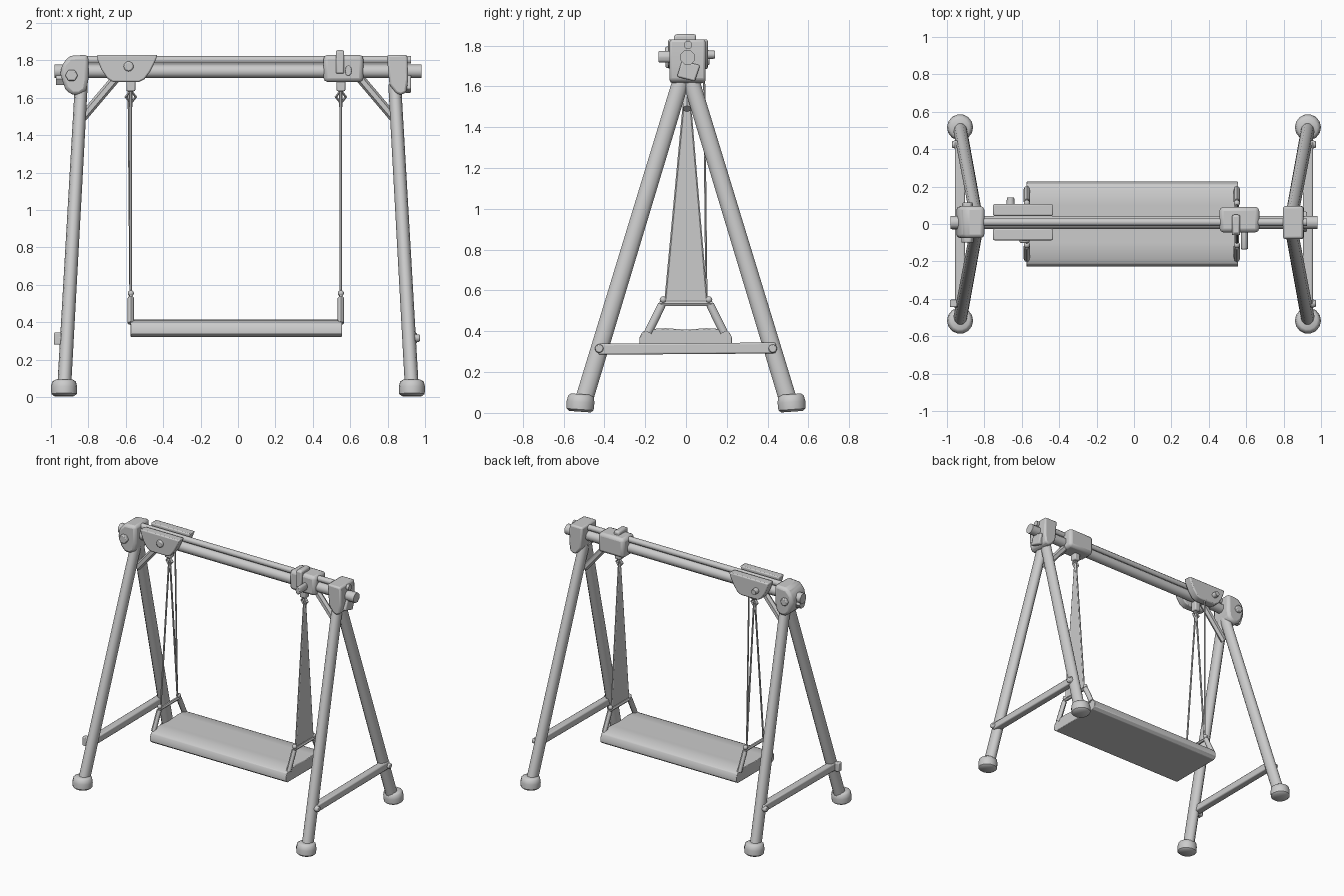
import bpy, bmesh, math
from mathutils import Vector, Matrix

if "Cube" in bpy.data.objects:
    bpy.data.objects.remove(bpy.data.objects["Cube"])


def finish(name, bm, bevel=0.0, segs=2, angle=35):
    bmesh.ops.recalc_face_normals(bm, faces=bm.faces)
    me = bpy.data.meshes.new(name)
    bm.to_mesh(me)
    bm.free()
    ob = bpy.data.objects.new(name, me)
    bpy.context.collection.objects.link(ob)
    if bevel:
        m = ob.modifiers.new("bevel", 'BEVEL')
        m.width, m.segments, m.limit_method = bevel, segs, 'ANGLE'
    bpy.ops.object.select_all(action='DESELECT')
    ob.select_set(True)
    bpy.context.view_layer.objects.active = ob
    bpy.ops.object.shade_smooth_by_angle(angle=math.radians(angle))
    return ob


def rod(name, a, b, rx, ry=None, sides=8, taper=1.0, spin=0.0, bevel=0.0):
    """Tapered bar from a to b; rx is the radius along world x where possible."""
    a, b = Vector(a), Vector(b)
    ry = ry or rx
    d = (b - a).normalized()
    u = Vector((1, 0, 0)) if abs(d.x) < 0.9 else Vector((0, 1, 0))
    u = (u - d * u.dot(d)).normalized()
    v = d.cross(u)
    bm = bmesh.new()
    rings = []
    for p, s in ((a, 1.0), (b, taper)):
        rings.append([bm.verts.new(p + u * (rx * s * math.cos(t)) + v * (ry * s * math.sin(t)))
                      for t in (spin + 2 * math.pi * i / sides for i in range(sides))])
    for i in range(sides):
        j = (i + 1) % sides
        bm.faces.new((rings[0][i], rings[0][j], rings[1][j], rings[1][i]))
    bm.faces.new(rings[0])
    bm.faces.new(rings[1])
    return finish(name, bm, bevel, angle=50)


def prism(name, pts, lo, hi, axis='y', bevel=0.0, segs=2):
    """Profile extruded along y (points are x,z) or along x (points are y,z)."""
    bm = bmesh.new()
    place = (lambda p, t: (p[0], t, p[1])) if axis == 'y' else (lambda p, t: (t, p[0], p[1]))
    r0 = [bm.verts.new(place(p, lo)) for p in pts]
    r1 = [bm.verts.new(place(p, hi)) for p in pts]
    for i in range(len(pts)):
        j = (i + 1) % len(pts)
        bm.faces.new((r0[i], r0[j], r1[j], r1[i]))
    bm.faces.new(r0)
    bm.faces.new(r1)
    return finish(name, bm, bevel, segs)


def box(name, x, y, z, bevel=0.0):
    return prism(name, [(x[0], z[0]), (x[1], z[0]), (x[1], z[1]), (x[0], z[1])], y[0], y[1], 'y', bevel)


def ball(name, c, r):
    bm = bmesh.new()
    bmesh.ops.create_icosphere(bm, subdivisions=2, radius=r, matrix=Matrix.Translation(c))
    return finish(name, bm, angle=60)


def foot(name, c, tilt):
    """Lathed rounded foot."""
    prof = [(0, 0.002), (0.055, 0.002), (0.068, 0.013), (0.07, 0.05), (0.064, 0.078), (0.05, 0.088), (0, 0.088)]
    bm = bmesh.new()
    vs = [bm.verts.new((r, 0, z)) for r, z in prof]
    es = [bm.edges.new(e) for e in zip(vs, vs[1:])]
    bmesh.ops.spin(bm, geom=vs + es, cent=(0, 0, 0), axis=(0, 0, 1), angle=2 * math.pi, steps=14)
    bmesh.ops.remove_doubles(bm, verts=bm.verts, dist=1e-4)
    bm.transform(Matrix.Translation(c) @ Matrix.Rotation(tilt, 4, 'X'))
    return finish(name, bm, angle=45)


# Twin rails of the top beam
rod("lower_beam", (-0.98, 0.008, 1.742), (0.98, 0.008, 1.742), 0.038, sides=8, spin=math.pi / 8)
rod("upper_beam", (-0.87, 0.01, 1.803), (0.925, 0.01, 1.803), 0.022, sides=8, spin=math.pi / 8)

# Side frames: legs, feet, cross bars, knee braces
for sx, side in ((-1, "left"), (1, "right")):
    for sy, end in ((-1, "front"), (1, "back")):
        rod(f"{side}_{end}_leg", (sx * 0.93, sy * 0.507, 0.04), (sx * 0.838, sy * 0.012, 1.67),
            0.037, 0.046, sides=10, taper=0.93)
        foot(f"{side}_{end}_foot", (sx * 0.93, sy * 0.52, 0.004), sy * 0.07)
        rod(f"{side}_{end}_cross_bolt", (sx * 0.93, sy * 0.425, 0.315),
            (sx * 0.972, sy * 0.425, 0.315), 0.025, sides=8, taper=0.8, bevel=0.005)
    rod(f"{side}_cross_bar", (sx * 0.93, -0.43, 0.312), (sx * 0.93, 0.44, 0.318),
        0.038, sides=4, spin=math.pi / 4, bevel=0.008)
    rod(f"{side}_knee_brace", (sx * 0.64, 0.005, 1.72), (sx * 0.835, 0.005, 1.49),
        0.024, sides=6)
box("left_cross_plate", (-0.985, -0.945), (-0.445, -0.405), (0.28, 0.345), 0.006)

# Corner heads that clamp legs and beam
prism("left_head", [(-0.80, 1.83), (-0.90, 1.825), (-0.94, 1.78), (-0.95, 1.73), (-0.925, 1.65),
                    (-0.89, 1.615), (-0.845, 1.615), (-0.81, 1.64), (-0.80, 1.70)],
      -0.075, 0.095, 'y', 0.02)
prism("right_head", [(0.795, 1.83), (0.905, 1.83), (0.91, 1.70), (0.90, 1.63), (0.87, 1.615),
                     (0.845, 1.625), (0.81, 1.67)],
      -0.08, 0.095, 'y', 0.012)
rod("left_head_bolt", (-0.89, -0.06, 1.72), (-0.89, -0.1, 1.72), 0.034, sides=6, bevel=0.006)
rod("left_head_back_bolt", (-0.89, 0.08, 1.73), (-0.89, 0.115, 1.73), 0.03, sides=6, bevel=0.006)
rod("left_head_side_bolt", (-0.92, 0.005, 1.70), (-0.972, 0.005, 1.70), 0.035, sides=6)
rod("right_head_plate", (0.89, 0.012, 1.675), (0.926, 0.012, 1.675), 0.065, 0.058, sides=4, spin=0.5, bevel=0.008)

# Half-round plates on both faces of the beam, with bolts
plate = [(-0.755, 1.83), (-0.43, 1.83), (-0.445, 1.79), (-0.47, 1.74), (-0.50, 1.70), (-0.53, 1.685),
         (-0.67, 1.685), (-0.70, 1.705), (-0.73, 1.75), (-0.75, 1.80)]
prism("front_beam_plate", plate, -0.087, -0.025, 'y', 0.008)
prism("back_beam_plate", plate, 0.043, 0.107, 'y', 0.008)
rod("front_plate_bolt", (-0.585, -0.07, 1.768), (-0.585, -0.102, 1.768), 0.028, sides=8, bevel=0.008)
rod("back_plate_bolt", (-0.66, 0.09, 1.755), (-0.66, 0.142, 1.755), 0.024, sides=8, taper=0.8)

# Clamp block on the right of the beam
box("clamp_block", (0.457, 0.67), (-0.045, 0.092), (1.685, 1.83), 0.022)
box("clamp_strap_top", (0.523, 0.568), (-0.055, 0.05), (1.80, 1.856), 0.012)
box("clamp_strap_front", (0.523, 0.568), (-0.06, -0.03), (1.73, 1.85), 0.008)
rod("clamp_bolt", (0.59, -0.035, 1.745), (0.59, -0.135, 1.745), 0.02, 0.03, sides=8, bevel=0.005)

# Hangers, ropes and seat arms on each end of the seat
for x, side in ((-0.573, "left"), (0.55, "right")):
    box(f"{side}_hanger", (x - 0.024, x + 0.024), (-0.02, 0.03), (1.635, 1.72), 0.008)
    bm = bmesh.new()
    hexa = [(math.cos(t), math.sin(t)) for t in (i * math.pi / 2 for i in range(4))]
    rings = [[bm.verts.new((x + cx * (0.026 + 0.008 * px), 0.005 + 0.009 * pz, 1.605 + cz * (0.036 + 0.008 * px)))
              for px, pz in hexa] for cx, cz in hexa]
    for i in range(4):
        for j in range(4):
            bm.faces.new((rings[i][j], rings[i - 3][j], rings[i - 3][j - 3], rings[i][j - 3]))
    finish(f"{side}_hook_ring", bm)
    rod(f"{side}_hook_stem", (x, 0.005, 1.65), (x, 0.005, 1.55), 0.009, sides=6)
    for sy, end in ((-1, "front"), (1, "back")):
        rod(f"{side}_{end}_rope", (x, 0.005 + sy * 0.006, 1.61), (x, sy * 0.1, 0.55), 0.007, sides=6)
        ball(f"{side}_{end}_knot", (x, sy * 0.112, 0.555), 0.017)
        rod(f"{side}_{end}_seat_arm", (x, sy * 0.118, 0.53), (x, sy * 0.185, 0.395),
            0.017, 0.02, sides=8)
    rod(f"{side}_spreader", (x, -0.13, 0.535), (x, 0.13, 0.535), 0.012, sides=6)

# Extra straight rope on the left, and filled web between the right ropes
rod("left_guide_rope", (-0.585, 0.088, 1.72), (-0.575, 0.1, 0.55), 0.006, sides=6)
prism("right_rope_web", [(-0.1, 0.55), (0.1, 0.55), (0.01, 1.6), (0.0, 1.6)], 0.546, 0.554, 'x')

# Bench seat with rounded long edges
prism("seat", [(-0.205, 0.322), (-0.228, 0.34), (-0.228, 0.368), (-0.215, 0.395), (-0.185, 0.41),
               (-0.1, 0.415), (0.0, 0.408), (0.1, 0.415), (0.185, 0.41), (0.213, 0.395),
               (0.226, 0.368), (0.226, 0.34), (0.205, 0.322)], -0.575, 0.556, 'x', 0.004)
